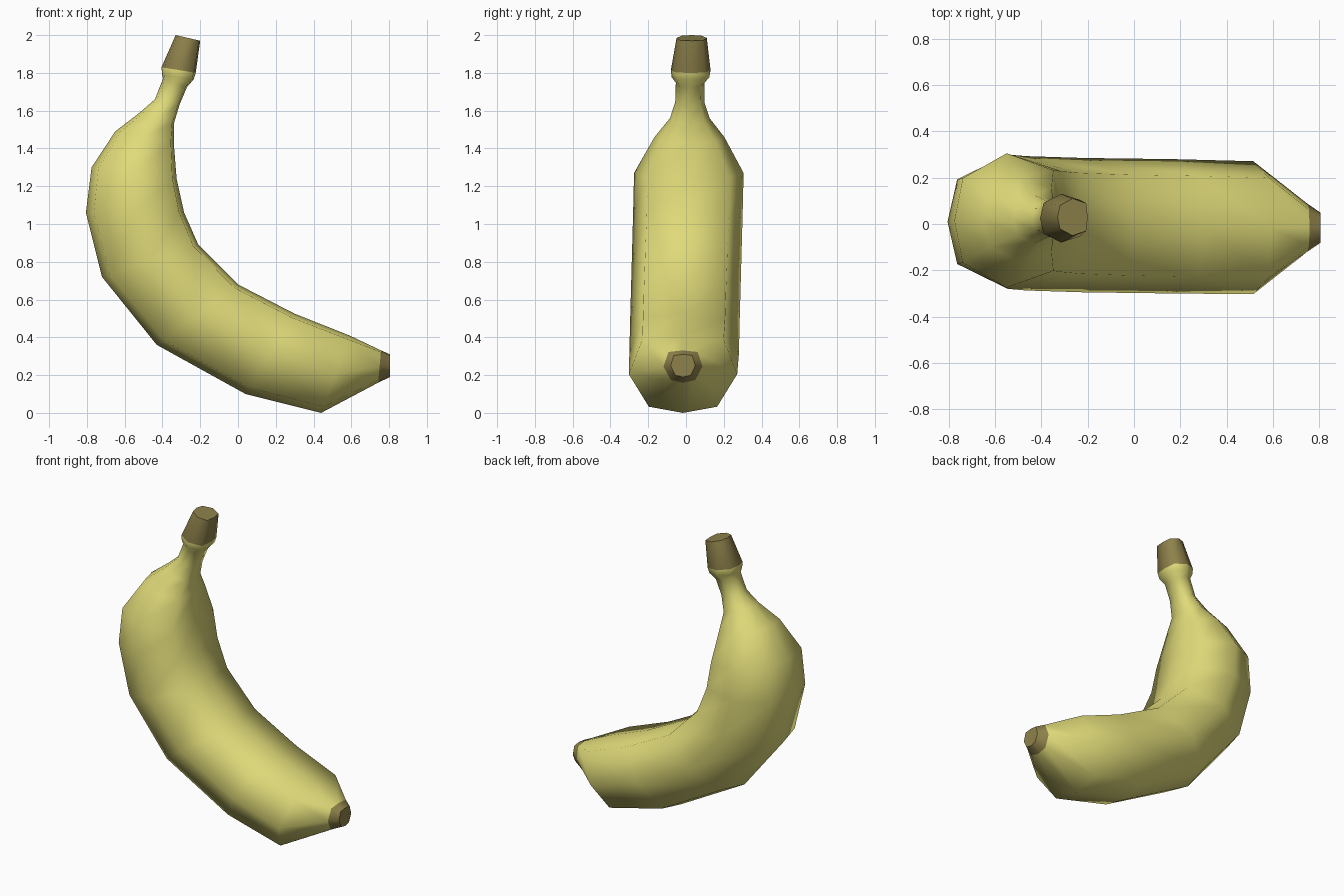
import bpy, bmesh
from mathutils import Vector


def material(name, rgb):
    m = bpy.data.materials.new(name)
    m.diffuse_color = (*rgb, 1.0)
    return m


yellow = material("peel yellow", (0.74, 0.70, 0.19))
brown = material("dry brown", (0.27, 0.22, 0.07))

# Rings from stem to tip: outer x, z, inner x, z, half width, y centre
rings = [
    (-0.33, 2.00, -0.20, 1.97, 0.080, 0.030),
    (-0.405, 1.83, -0.224, 1.80, 0.105, 0.025),
    (-0.402, 1.79, -0.235, 1.765, 0.100, 0.024),
    (-0.397, 1.77, -0.27, 1.725, 0.076, 0.022),
    (-0.44, 1.66, -0.31, 1.63, 0.077, 0.020),
    (-0.52, 1.59, -0.34, 1.53, 0.105, 0.020),
    (-0.65, 1.49, -0.34, 1.43, 0.185, 0.018),
    (-0.775, 1.30, -0.325, 1.24, 0.290, 0.015),
    (-0.805, 1.06, -0.285, 1.06, 0.290, 0.010),
    (-0.72, 0.72, -0.21, 0.89, 0.290, 0.003),
    (-0.43, 0.36, 0.00, 0.68, 0.290, -0.005),
    (0.04, 0.10, 0.30, 0.525, 0.290, -0.010),
    (0.44, 0.00, 0.59, 0.41, 0.287, -0.016),
    (0.742, 0.16, 0.757, 0.331, 0.103, -0.016),
    (0.805, 0.19, 0.805, 0.31, 0.065, -0.016),
]
# Eight-sided section: share of the way from outer to inner, share of width
half = [(0.08, 0.63), (0.5, 1.0), (0.95, 0.75)]
section = [(0.0, 0.0)] + half + [(1.0, 0.0)] + [(t, -w) for t, w in reversed(half)]

# Loft the banana
bm = bmesh.new()
loops = []
for ox, oz, ix, iz, width, cy in rings:
    a, b = Vector((ox, cy, oz)), Vector((ix, cy, iz))
    loops.append([bm.verts.new(a.lerp(b, t) + Vector((0, w * width, 0)))
                  for t, w in section])
n = len(section)
for r in range(len(loops) - 1):
    for i in range(n):
        j = (i + 1) % n
        f = bm.faces.new((loops[r][i], loops[r][j], loops[r + 1][j], loops[r + 1][i]))
        f.smooth = True
        # Brown at the cut stem and the blossom tip
        f.material_index = 1 if r in (0, len(loops) - 2) else 0

# Flat end caps, with a sharp rim
for loop in (loops[0], loops[-1]):
    cap = bm.faces.new(loop)
    cap.material_index = 1
    for e in cap.edges:
        e.smooth = False
bmesh.ops.recalc_face_normals(bm, faces=bm.faces[:])

mesh = bpy.data.meshes.new("banana")
bm.to_mesh(mesh)
bm.free()
mesh.materials.append(yellow)
mesh.materials.append(brown)
bpy.context.collection.objects.link(bpy.data.objects.new("banana", mesh))
